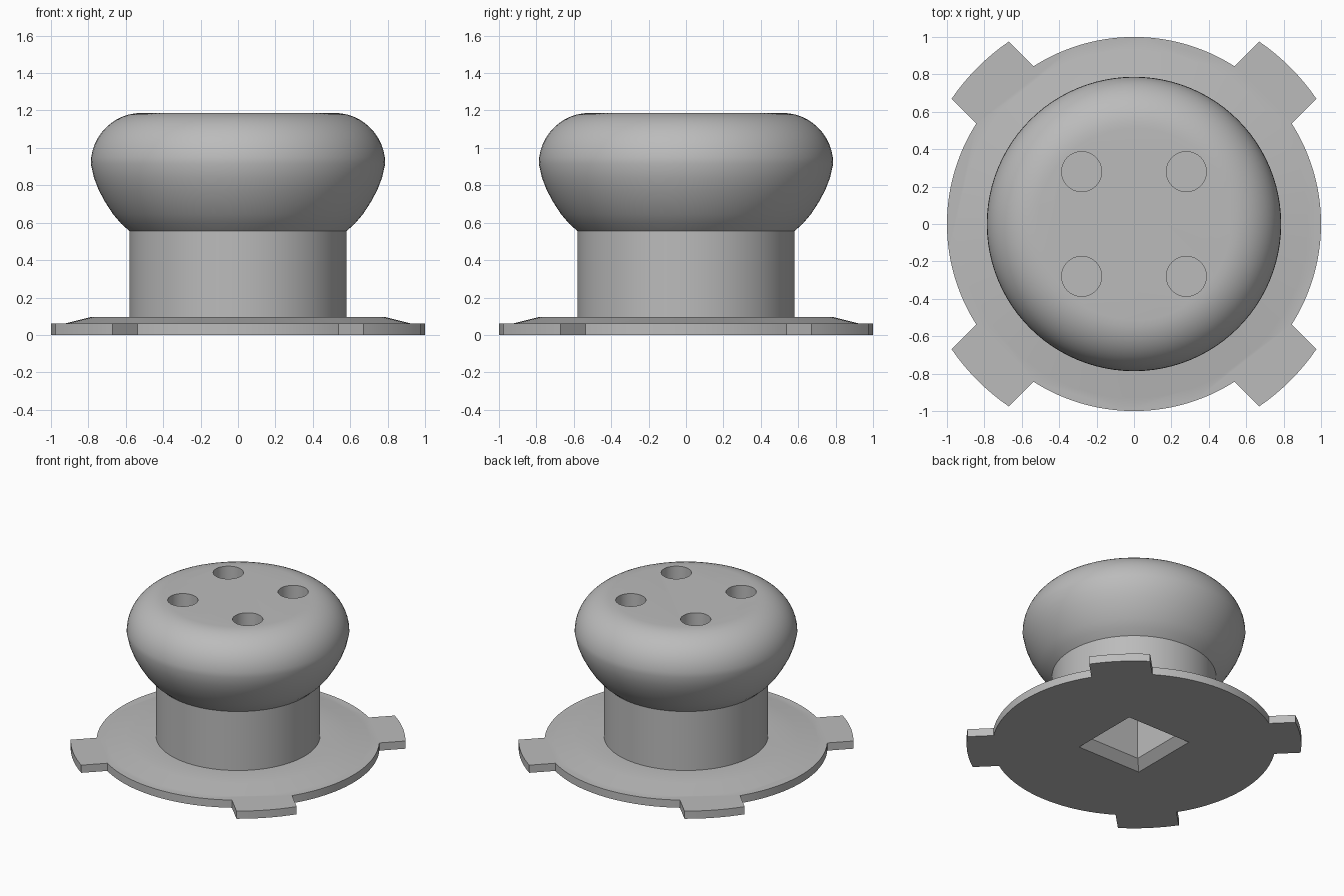
import bpy, bmesh
from math import sin, cos, pi, asin, radians

cube = bpy.data.objects.get("Cube")
if cube:
    bpy.data.objects.remove(cube, do_unlink=True)

grey = bpy.data.materials.new("plain_grey")
grey.use_nodes = True
colour = (0.5, 0.5, 0.5, 1)
grey.diffuse_color = colour
grey.node_tree.nodes["Principled BSDF"].inputs["Base Color"].default_value = colour


def finish(name, bm):
    bmesh.ops.recalc_face_normals(bm, faces=bm.faces)
    mesh = bpy.data.meshes.new(name)
    bm.to_mesh(mesh)
    bm.free()
    mesh.materials.append(grey)
    obj = bpy.data.objects.new(name, mesh)
    bpy.context.collection.objects.link(obj)
    return obj


def loft(name, rings):
    """Solid through matching rings of points, capped at both ends."""
    bm = bmesh.new()
    loops = [[bm.verts.new(p) for p in ring] for ring in rings]
    n = len(loops[0])
    for a, b in zip(loops, loops[1:]):
        for i in range(n):
            j = (i + 1) % n
            bm.faces.new((a[i], a[j], b[j], b[i]))
    bm.faces.new(loops[0][::-1])
    bm.faces.new(loops[-1])
    return finish(name, bm)


def circle(r, z, n, cx=0, cy=0):
    return [(cx + r * cos(2 * pi * i / n), cy + r * sin(2 * pi * i / n), z)
            for i in range(n)]


def square(h, z):
    return [(-h, -h, z), (h, -h, z), (h, h, z), (-h, h, z)]


def combine(target, other, operation):
    mod = target.modifiers.new(operation.lower(), 'BOOLEAN')
    mod.operation = operation
    mod.solver = 'EXACT'
    mod.object = other
    bpy.context.view_layer.objects.active = target
    bpy.ops.object.modifier_apply(modifier=mod.name)
    bpy.data.objects.remove(other, do_unlink=True)


# Flat base plate: a disc with four tabs on the diagonals
DISC, TAB, HALF = 1.0, 1.183, 0.216
outline = []
for k in range(4):
    mid = pi / 4 + k * pi / 2
    outer, inner = asin(HALF / TAB), asin(HALF / DISC)
    for i in range(9):
        outline.append((TAB, mid - outer + 2 * outer * i / 8))
    for i in range(25):
        outline.append((DISC, mid + inner + (pi / 2 - 2 * inner) * i / 24))
knob = loft("knob", [[(r * cos(a), r * sin(a), z) for r, a in outline]
                     for z in (0, 0.06)])

# Sloped collar, round neck and bulging grip in one turned profile
profile = [(0.93, 0.03), (0.93, 0.06), (0.79, 0.095), (0.58, 0.095),
           (0.58, 0.555), (0.625, 0.595), (0.668, 0.645), (0.71, 0.71),
           (0.745, 0.775), (0.77, 0.84)]
for i in range(13):
    a = i * pi / 24
    profile.append((0.515 + 0.272 * cos(a), 0.915 + 0.272 * sin(a)))
turned = loft("turned_body", [circle(r, z, 96) for r, z in profile])
combine(knob, turned, 'UNION')

# Four round holes in the top
for x in (-0.28, 0.28):
    for y in (-0.28, 0.28):
        hole = loft("hole_cutter", [circle(0.107, z, 40, x, y) for z in (0.88, 1.3)])
        combine(knob, hole, 'DIFFERENCE')

# Square shaft socket with a chamfered mouth underneath
socket = loft("socket_cutter", [square(0.295, -0.02), square(0.275, 0),
                                square(0.213, 0.062), square(0.213, 0.56)])
combine(knob, socket, 'DIFFERENCE')

bpy.ops.object.select_all(action='DESELECT')
knob.select_set(True)
bpy.context.view_layer.objects.active = knob
bpy.ops.object.shade_smooth_by_angle(angle=radians(30))
